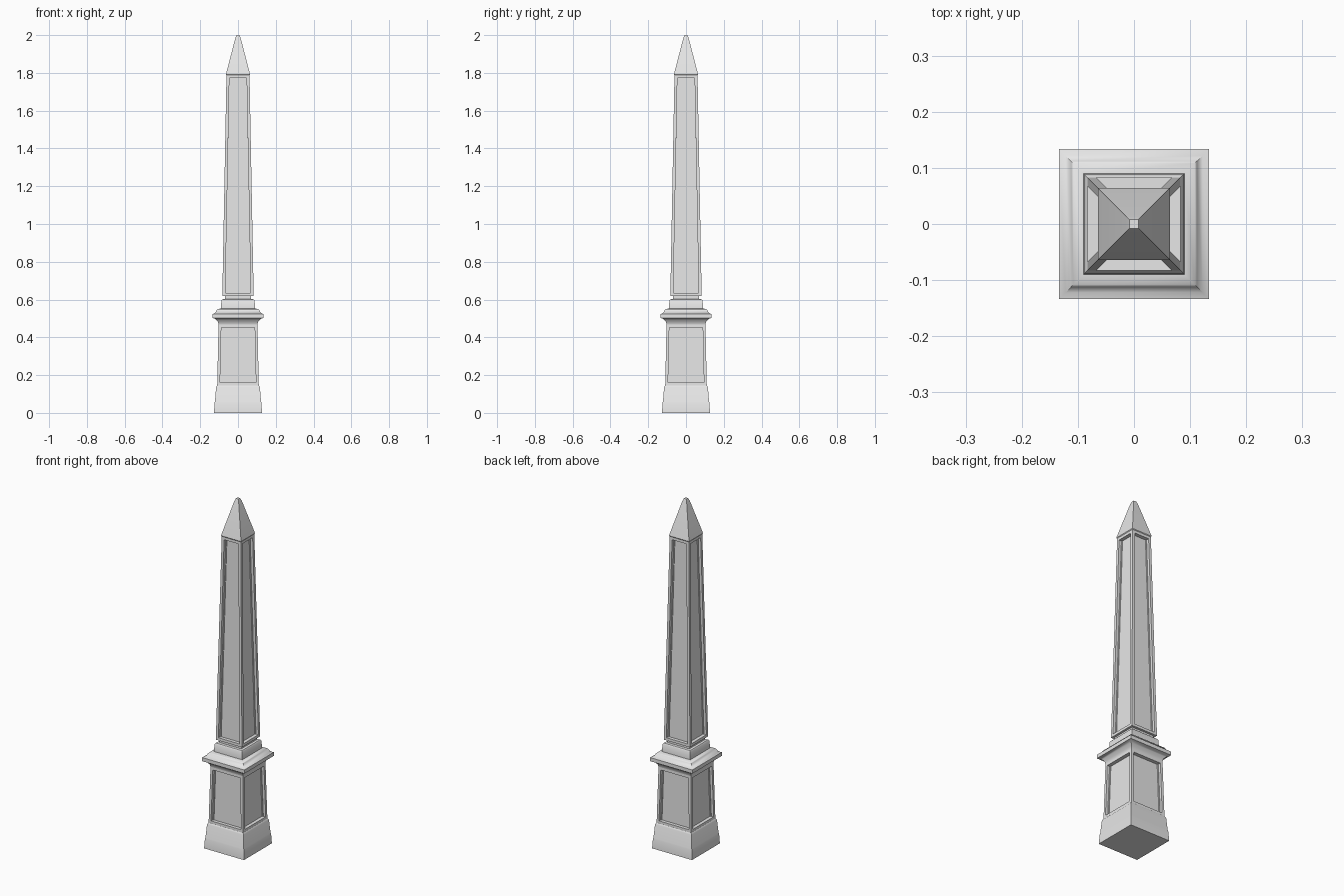
import bpy, bmesh, math

if "Cube" in bpy.data.objects:
    bpy.data.objects.remove(bpy.data.objects["Cube"])

stone = bpy.data.materials.new("pale grey stone")
stone.diffuse_color = (0.8, 0.8, 0.8, 1)
stone.use_nodes = True
stone.node_tree.nodes["Principled BSDF"].inputs["Base Color"].default_value = stone.diffuse_color


def square_loft(name, profile, frame=0, depth=0):
    """Stack square rings (half width, z); optionally sink a framed panel in each side."""
    bm = bmesh.new()
    rings = [[bm.verts.new((sx * r, sy * r, z))
              for sx, sy in ((-1, -1), (1, -1), (1, 1), (-1, 1))]
             for r, z in profile]
    sides = []
    for a, b in zip(rings, rings[1:]):
        for i in range(4):
            j = (i + 1) % 4
            sides.append(bm.faces.new((a[i], a[j], b[j], b[i])))
    bm.faces.new(rings[0][::-1])
    bm.faces.new(rings[-1])
    bm.normal_update()
    if depth:
        bmesh.ops.inset_individual(bm, faces=sides, thickness=frame)
        panels = bmesh.ops.extrude_discrete_faces(bm, faces=sides)["faces"]
        bm.normal_update()
        for f in panels:
            n = f.normal.copy()
            bmesh.ops.translate(bm, verts=f.verts[:], vec=-n * depth)
    bmesh.ops.recalc_face_normals(bm, faces=bm.faces[:])
    me = bpy.data.meshes.new(name)
    bm.to_mesh(me)
    bm.free()
    me.materials.append(stone)
    ob = bpy.data.objects.new(name, me)
    bpy.context.collection.objects.link(ob)
    bpy.ops.object.select_all(action='DESELECT')
    ob.select_set(True)
    bpy.context.view_layer.objects.active = ob
    bpy.ops.object.shade_smooth_by_angle(angle=math.radians(40))
    return ob


# Stepped plinth at the ground
square_loft("plinth", [(0.127, 0), (0.124, 0.055), (0.122, 0.06),
                       (0.116, 0.137), (0.110, 0.145)])
# Pedestal with a sunken panel on each side
square_loft("pedestal", [(0.110, 0.145), (0.103, 0.467)], 0.021, 0.02)
# Flared cornice, with the block above it and the narrow neck
square_loft("cornice", [(0.103, 0.467), (0.106, 0.482), (0.116, 0.492),
                        (0.122, 0.499), (0.134, 0.502), (0.134, 0.523),
                        (0.122, 0.528), (0.112, 0.545), (0.108, 0.549),
                        (0.090, 0.553)])
square_loft("upper_block", [(0.090, 0.553), (0.088, 0.595), (0.083, 0.601),
                            (0.070, 0.603)])
square_loft("neck", [(0.070, 0.603), (0.070, 0.62)])
# Tapering shaft with tall sunken panels
square_loft("shaft", [(0.083, 0.62), (0.061, 1.788)], 0.022, 0.02)
# Pointed cap with a blunted tip
square_loft("cap", [(0.061, 1.788), (0.064, 1.792), (0.014, 1.985),
                    (0.008, 2.0)])
